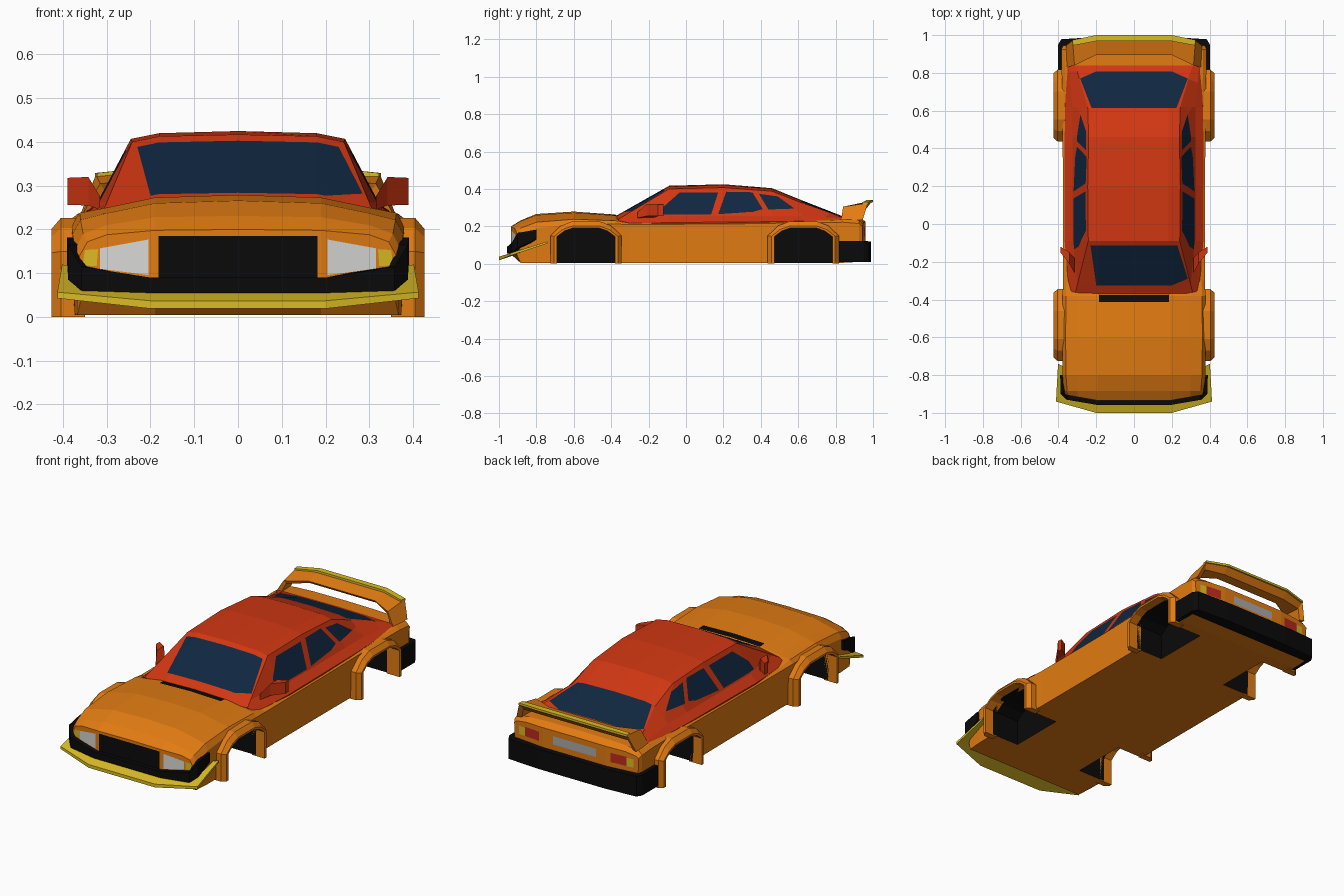
import bpy, bmesh
from mathutils import Vector

if "Cube" in bpy.data.objects:
    bpy.data.objects.remove(bpy.data.objects["Cube"])

COLOURS = {
    "orange": (0.76, 0.20, 0.006), "red": (0.64, 0.038, 0.006),
    "glass_blue": (0.005, 0.02, 0.052), "black": (0.003, 0.003, 0.003),
    "yellow": (0.70, 0.50, 0.018), "white": (0.68, 0.68, 0.66),
    "tail_red": (0.50, 0.025, 0.012), "grey": (0.40, 0.40, 0.40),
}
MATS, IDX = [], {}
for i, (n, c) in enumerate(COLOURS.items()):
    m = bpy.data.materials.new(n)
    m.diffuse_color = (*c, 1)
    m.use_nodes = True
    m.node_tree.nodes["Principled BSDF"].inputs["Base Color"].default_value = m.diffuse_color
    MATS.append(m)
    IDX[n] = i


def loft(rings, colour, bm=None):
    """Skin closed rings of equal length and cap both ends."""
    bm = bm or bmesh.new()
    vs = [[bm.verts.new(p) for p in r] for r in rings]
    n = len(rings[0])
    faces = [bm.faces.new(vs[0]), bm.faces.new(vs[-1])]
    for a, b in zip(vs, vs[1:]):
        for k in range(n):
            faces.append(bm.faces.new((a[k], a[(k + 1) % n], b[(k + 1) % n], b[k])))
    for f in faces:
        f.material_index = IDX[colour]
    bmesh.ops.recalc_face_normals(bm, faces=bm.faces[:])
    return bm


def finish(name, bm):
    me = bpy.data.meshes.new(name)
    bm.normal_update()
    bm.to_mesh(me)
    bm.free()
    for m in MATS:
        me.materials.append(m)
    ob = bpy.data.objects.new(name, me)
    bpy.context.collection.objects.link(ob)
    return ob


def flip(rings):
    return [[(-x, y, z) for x, y, z in r] for r in rings]


def sym(half):
    """Rings listed from the centre outwards, continued to the other side."""
    return flip(half)[::-1] + half


def paint(bm, poly, i, j, colour, ok):
    """Cut a convex 2D outline (axes i, j) into the faces that pass ok()."""
    lo = [min(p[k] for p in poly) for k in (0, 1)]
    hi = [max(p[k] for p in poly) for k in (0, 1)]

    def near(f):
        return all(max(v.co[a] for v in f.verts) > lo[k] and min(v.co[a] for v in f.verts) < hi[k]
                   for k, a in ((0, i), (1, j)))
    edges = list(zip(poly, poly[1:] + poly[:1]))
    for a, b in edges:
        bm.normal_update()
        fs = [f for f in bm.faces if ok(f) and near(f)]
        geom = fs + list({e for f in fs for e in f.edges}) + list({v for f in fs for v in f.verts})
        co, no = Vector((0, 0, 0)), Vector((0, 0, 0))
        co[i], co[j] = a
        no[i], no[j] = a[1] - b[1], b[0] - a[0]
        bmesh.ops.bisect_plane(bm, geom=geom, dist=1e-5, plane_co=co, plane_no=no.normalized())
    bm.normal_update()
    for f in bm.faces:
        if ok(f):
            c = f.calc_center_median()
            s = [(b[0] - a[0]) * (c[j] - a[1]) - (b[1] - a[1]) * (c[i] - a[0]) for a, b in edges]
            if all(t > 0 for t in s) or all(t < 0 for t in s):
                f.material_index = IDX[colour]


def both(bm, poly, colour, ok):
    for s in (1, -1):
        paint(bm, [(s * x, z) for x, z in poly], 0, 2, colour, ok)


def box(x0, x1, z0, z1):
    return [(x0, z0), (x1, z0), (x1, z1), (x0, z1)]


# Lower body: sections along y (y, bottom z, side x, side z, shoulder z, edge z, mid z, centre z)
SECTIONS = [
    (-0.935, 0.05, 0.362, 0.14, 0.172, 0.188, 0.198, 0.20),
    (-0.885, 0.005, 0.372, 0.155, 0.19, 0.210, 0.228, 0.231),
    (-0.80, 0.005, 0.378, 0.19, 0.222, 0.237, 0.260, 0.266),
    (-0.60, 0.005, 0.380, 0.212, 0.238, 0.250, 0.273, 0.279),
    (-0.38, 0.005, 0.378, 0.212, 0.230, 0.240, 0.258, 0.263),
    (-0.30, 0.005, 0.376, 0.21, 0.216, 0.224, 0.23, 0.23),
    (0.20, 0.005, 0.376, 0.212, 0.22, 0.225, 0.23, 0.23),
    (0.70, 0.005, 0.380, 0.220, 0.23, 0.235, 0.238, 0.238),
    (0.84, 0.005, 0.384, 0.222, 0.236, 0.244, 0.248, 0.25),
    (0.925, 0.01, 0.384, 0.215, 0.232, 0.242, 0.247, 0.249),
    (0.96, 0.05, 0.375, 0.20, 0.212, 0.222, 0.225, 0.226),
]
rings = []
for y, zb, xs, zs, z3, z4, z5, z6 in SECTIONS:
    half = [(xs - 0.005, zb), (xs, zs), (xs - 0.018, z3), (0.30, z4), (0.19, z5)]
    pts = half + [(0, z6)] + [(-x, z) for x, z in half[::-1]]
    rings.append([(x, y, z) for x, z in pts])
body = loft(rings, "orange")
for s in (0.19, -0.19):
    bmesh.ops.bisect_plane(body, geom=body.verts[:] + body.edges[:] + body.faces[:], dist=1e-5,
                           plane_co=(s, 0, 0), plane_no=(1, 0, 0))
front = lambda f: f.normal.y < -0.95
rear = lambda f: f.normal.y > 0.95
# grille, headlights, indicators, tail lights, number plate, bonnet vent
paint(body, box(-0.182, 0.182, 0.085, 0.185), 0, 2, "black", front)
both(body, [(0.205, 0.096), (0.315, 0.11), (0.315, 0.157), (0.205, 0.177)], "white", front)
both(body, [(0.323, 0.116), (0.355, 0.118), (0.35, 0.153), (0.32, 0.155)], "yellow", front)
both(body, box(0.215, 0.305, 0.145, 0.195), "tail_red", rear)
both(body, box(0.307, 0.345, 0.145, 0.19), "yellow", rear)
paint(body, box(-0.13, 0.13, 0.15, 0.195), 0, 2, "grey", rear)
paint(body, box(-0.185, 0.185, -0.412, -0.375), 0, 1, "black", lambda f: f.normal.z > 0.7)
# sweep the nose and tail corners back
for v in body.verts:
    t = max(0, (abs(v.co.x) - 0.19) / 0.17)
    if v.co.y < -0.92:
        v.co.y += 0.03 * t
    elif v.co.y > 0.95:
        v.co.y -= 0.015 * t
body = finish("body", body)

# Wheel arches: black wells cut into the body, with a flare round each opening
ARCH = [(-0.155, -0.02), (-0.155, 0.145), (-0.115, 0.175), (-0.07, 0.191),
        (0.07, 0.191), (0.115, 0.175), (0.155, 0.145), (0.155, -0.02)]
RIM = [(-0.19, 0), (-0.19, 0.15), (-0.135, 0.203), (-0.075, 0.226),
       (0.075, 0.226), (0.135, 0.203), (0.19, 0.15), (0.19, 0)]
cutters = []
for label, yc in (("front", -0.535), ("rear", 0.627)):
    for side, s in (("right", 1), ("left", -1)):
        cut = finish("well_cutter", loft([[(s * x, yc + y, z) for y, z in ARCH] for x in (0.21, 0.5)], "black"))
        cut.hide_render = True
        cutters.append(cut)
        mod = body.modifiers.new("well", 'BOOLEAN')
        mod.operation, mod.solver, mod.object = 'DIFFERENCE', 'EXACT', cut
        flare = []
        for (y, z), (yo, zo) in zip(ARCH, RIM):
            z = max(z, 0)
            ym, zm = y + 0.45 * (yo - y), z + 0.3 * (zo - z)
            flare.append([(s * 0.35, yc + y, z), (s * 0.426, yc + y, z), (s * 0.426, yc + ym, zm),
                          (s * 0.405, yc + yo, zo), (s * 0.35, yc + yo, zo)])
        finish(f"{label}_{side}_flare", loft(flare, "orange"))
bpy.context.view_layer.update()
cut_mesh = bpy.data.meshes.new_from_object(body.evaluated_get(bpy.context.evaluated_depsgraph_get()))
body.modifiers.clear()
body.data = cut_mesh
for c in cutters:
    bpy.data.objects.remove(c)

# Cabin: (y, base x, base z, belt x, belt z, roof edge x, roof edge z, mid z, centre z)
CABIN = [
    (-0.385, 0.345, 0.215, 0.335, 0.228, 0.31, 0.238, 0.247, 0.250),
    (-0.09, 0.367, 0.220, 0.325, 0.255, 0.242, 0.400, 0.413, 0.417),
    (0.20, 0.367, 0.223, 0.325, 0.255, 0.245, 0.407, 0.420, 0.425),
    (0.46, 0.367, 0.225, 0.325, 0.255, 0.240, 0.388, 0.400, 0.404),
    (0.62, 0.365, 0.228, 0.325, 0.255, 0.245, 0.325, 0.335, 0.339),
    (0.84, 0.355, 0.232, 0.345, 0.244, 0.31, 0.248, 0.251, 0.253),
]
rings = []
for y, xa, za, xb, zb, xe, ze, zm, zc in CABIN:
    half = [(xa, 0.20), (xa, za), (xb, zb), (xe, ze), (0.18, zm)]
    pts = half + [(0, zc)] + [(-x, z) for x, z in half[::-1]]
    rings.append([(x, y + (max(0, abs(x) - 0.18) * 0.18 if y < -0.3 else 0), z) for x, z in pts])
cabin = loft(rings, "red")
upper = lambda f: f.normal.z > 0.25 and abs(f.normal.x) < 0.55
side = lambda f: abs(f.normal.x) > 0.68
paint(cabin, [(-0.2, -0.325), (0.2, -0.325), (0.285, -0.29), (0.23, -0.115), (-0.23, -0.115)], 0, 1, "glass_blue", upper)
paint(cabin, [(-0.225, 0.615), (0.225, 0.615), (0.285, 0.77), (0.2, 0.808), (-0.2, 0.808), (-0.285, 0.77)],
      0, 1, "glass_blue", upper)
for win in ([(-0.134, 0.262), (0.134, 0.262), (0.172, 0.382), (-0.035, 0.38), (-0.12, 0.305)],
            [(0.172, 0.265), (0.36, 0.278), (0.41, 0.292), (0.355, 0.382), (0.215, 0.385)],
            [(0.44, 0.29), (0.58, 0.295), (0.49, 0.36), (0.39, 0.374)]):
    paint(cabin, win, 1, 2, "glass_blue", side)
finish("cabin", cabin)


def strip(name, path, colour, tilt=0.0):
    """U-shaped band: outer x, y, inner x, y, low z, high z from the centre outwards."""
    half = [[(xo, yo, lo + tilt * (yo + 1)), (xo, yo, hi + tilt * (yo + 1)),
             (xi, yi, hi + tilt * (yi + 1)), (xi, yi, lo + tilt * (yi + 1))]
            for xo, yo, xi, yi, lo, hi in path]
    finish(name, loft(sym(half), colour))


# Bumpers and front splitter
strip("front_bumper", [(0.2, -0.957, 0.2, -0.90, 0.055, 0.09), (0.358, -0.93, 0.33, -0.88, 0.06, 0.115),
                       (0.388, -0.90, 0.35, -0.87, 0.085, 0.165), (0.391, -0.80, 0.35, -0.80, 0.13, 0.182)], "black")
strip("front_splitter", [(0.2, -1.0, 0.2, -0.89, 0.019, 0.037), (0.413, -0.94, 0.35, -0.87, 0.023, 0.037),
                         (0.402, -0.74, 0.36, -0.76, 0.023, 0.034)], "yellow", 0.33)
strip("rear_bumper", [(0.2, 0.99, 0.2, 0.90, 0.01, 0.118), (0.385, 0.978, 0.34, 0.90, 0.01, 0.12),
                      (0.402, 0.95, 0.34, 0.89, 0.01, 0.122), (0.402, 0.81, 0.34, 0.81, 0.01, 0.122)], "black")

# Rear wing standing on its two ends, with a coloured lip
wing = [[(0.2, 0.895, 0.312), (0.2, 0.998, 0.338), (0.2, 0.965, 0.296), (0.2, 0.905, 0.298)],
        [(0.315, 0.84, 0.305), (0.325, 0.972, 0.325), (0.315, 0.95, 0.288), (0.305, 0.85, 0.288)],
        [(0.355, 0.83, 0.235), (0.36, 0.945, 0.235), (0.335, 0.935, 0.235), (0.33, 0.84, 0.235)]]
finish("rear_wing", loft(sym(wing), "orange"))
strip("wing_lip", [(0.2, 1.0, 0.2, 0.968, 0.330, 0.342), (0.327, 0.974, 0.322, 0.945, 0.317, 0.329)], "yellow")

# Door mirrors
mirror = [[(x, y0, z0), (x, y1, z0), (x, y1, z1), (x, y0, z1)] for x, y0, y1, z0, z1 in
          ((0.315, -0.26, -0.18, 0.245, 0.275), (0.342, -0.21, -0.15, 0.255, 0.32), (0.39, -0.15, -0.12, 0.256, 0.318))]
finish("right_mirror", loft(mirror, "red"))
finish("left_mirror", loft(flip(mirror), "red"))
